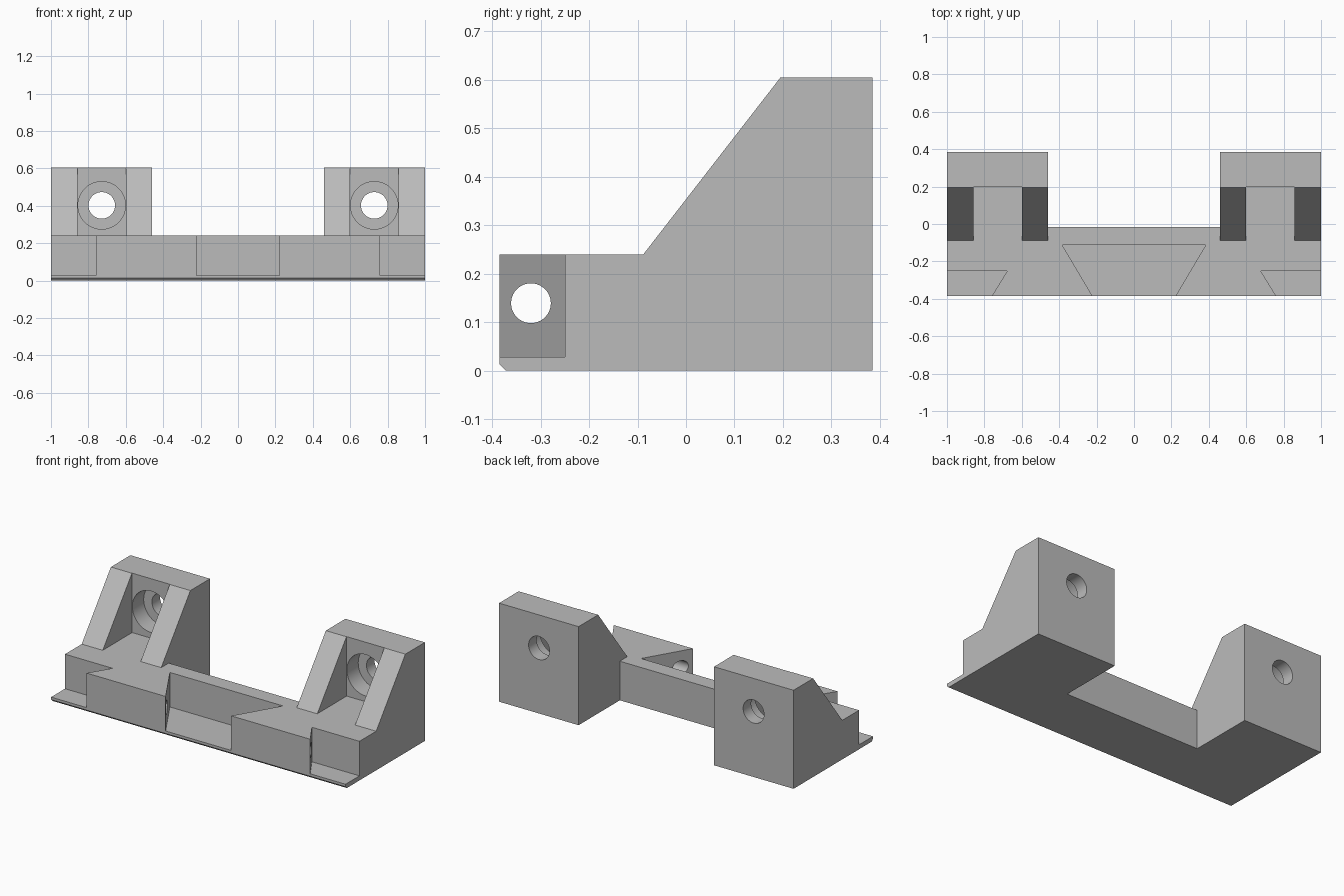
import bpy, bmesh, math
from mathutils import Matrix, Vector

cube = bpy.data.objects.get("Cube")
if cube:
    bpy.data.objects.remove(cube, do_unlink=True)

grey = bpy.data.materials.new("plain grey")
grey.use_nodes = True
grey.diffuse_color = (0.5, 0.5, 0.5, 1)
grey.node_tree.nodes["Principled BSDF"].inputs["Base Color"].default_value = (0.5, 0.5, 0.5, 1)


def finish(name, bm):
    bmesh.ops.recalc_face_normals(bm, faces=bm.faces)
    mesh = bpy.data.meshes.new(name)
    bm.to_mesh(mesh)
    bm.free()
    mesh.materials.append(grey)
    obj = bpy.data.objects.new(name, mesh)
    bpy.context.collection.objects.link(obj)
    return obj


def prism(name, points, start, end, axis):
    """Extrude an outline: (y, z) points along X, or (x, y) points along Z."""
    bm = bmesh.new()
    place = (lambda a, b: (start, a, b)) if axis == "X" else (lambda a, b: (a, b, start))
    face = bm.faces.new([bm.verts.new(place(*p)) for p in points])
    out = bmesh.ops.extrude_face_region(bm, geom=[face])
    shift = Vector((end - start, 0, 0)) if axis == "X" else Vector((0, 0, end - start))
    bmesh.ops.translate(bm, vec=shift, verts=[v for v in out["geom"] if isinstance(v, bmesh.types.BMVert)])
    return finish(name, bm)


def rod(name, radius, length, centre, axis):
    bm = bmesh.new()
    turn = Matrix.Rotation(math.pi / 2, 4, "Y" if axis == "X" else "X")
    bmesh.ops.create_cone(bm, cap_ends=True, segments=64, radius1=radius, radius2=radius,
                          depth=length, matrix=Matrix.Translation(centre) @ turn)
    return finish(name, bm)


# Key dimensions
FRONT, BACK, BASE_TOP, TOP = -0.385, 0.385, 0.24, 0.605
RIB_FOOT, WALL, SLOT_FLOOR = -0.088, 0.197, 0.028

# Side profile swept over the full width
bracket = prism("mounting_bracket", [
    (FRONT + 0.013, 0), (BACK, 0), (BACK, TOP), (0.195, TOP), (RIB_FOOT, BASE_TOP),
    (FRONT, BASE_TOP), (FRONT, 0.013)], -1, 1, "X")

# Gap between the two uprights
cutters = [prism("centre_gap_cutter", [
    (RIB_FOOT, BASE_TOP), (-0.015, BASE_TOP), (-0.015, -0.1), (0.5, -0.1), (0.5, 0.8),
    (RIB_FOOT, 0.8)], -0.46, 0.46, "X")]

# Central dovetail slot, with its flare carried past the front face
cutters.append(prism("dovetail_cutter", [
    (-0.384, -0.112), (0.384, -0.112), (0.222, FRONT), (0.163, FRONT - 0.1),
    (-0.163, FRONT - 0.1), (-0.222, FRONT)], SLOT_FLOOR, 0.4, "Z"))

# Long cross hole through the dovetail blocks
cutters.append(rod("cross_hole_cutter", 0.041, 2.4, (0, -0.32, 0.139), "X"))

for side in (-1, 1):
    # Half dovetail slot at each end
    cutters.append(prism("end_slot_cutter", [
        (side * 1.1, -0.25), (side * 0.677, -0.25), (side * 0.76, FRONT),
        (side * 0.82, FRONT - 0.1), (side * 1.1, FRONT - 0.1)], SLOT_FLOOR, 0.4, "Z"))
    # Pocket between the ribs
    cutters.append(prism("pocket_cutter", [
        (RIB_FOOT, BASE_TOP), (WALL, BASE_TOP), (WALL, 0.8), (RIB_FOOT, 0.8)],
        side * 0.6, side * 0.857, "X"))
    # Stepped bolt hole
    cutters.append(rod("counterbore_cutter", 0.127, 0.22, (side * 0.7285, WALL, 0.402), "Y"))
    cutters.append(rod("bolt_hole_cutter", 0.071, 0.6, (side * 0.7285, 0.3, 0.402), "Y"))

for cutter in cutters:
    cutter.hide_render = True
    mod = bracket.modifiers.new(cutter.name, "BOOLEAN")
    mod.operation = "DIFFERENCE"
    mod.solver = "EXACT"
    mod.object = cutter

# Bake the cuts and discard the cutters
bpy.context.view_layer.update()
graph = bpy.context.evaluated_depsgraph_get()
result = bpy.data.meshes.new_from_object(bracket.evaluated_get(graph))
bracket.modifiers.clear()
bracket.data = result
for cutter in cutters:
    bpy.data.objects.remove(cutter, do_unlink=True)

bpy.ops.object.select_all(action="DESELECT")
bracket.select_set(True)
bpy.context.view_layer.objects.active = bracket
bpy.ops.object.shade_smooth_by_angle(angle=math.radians(30))
